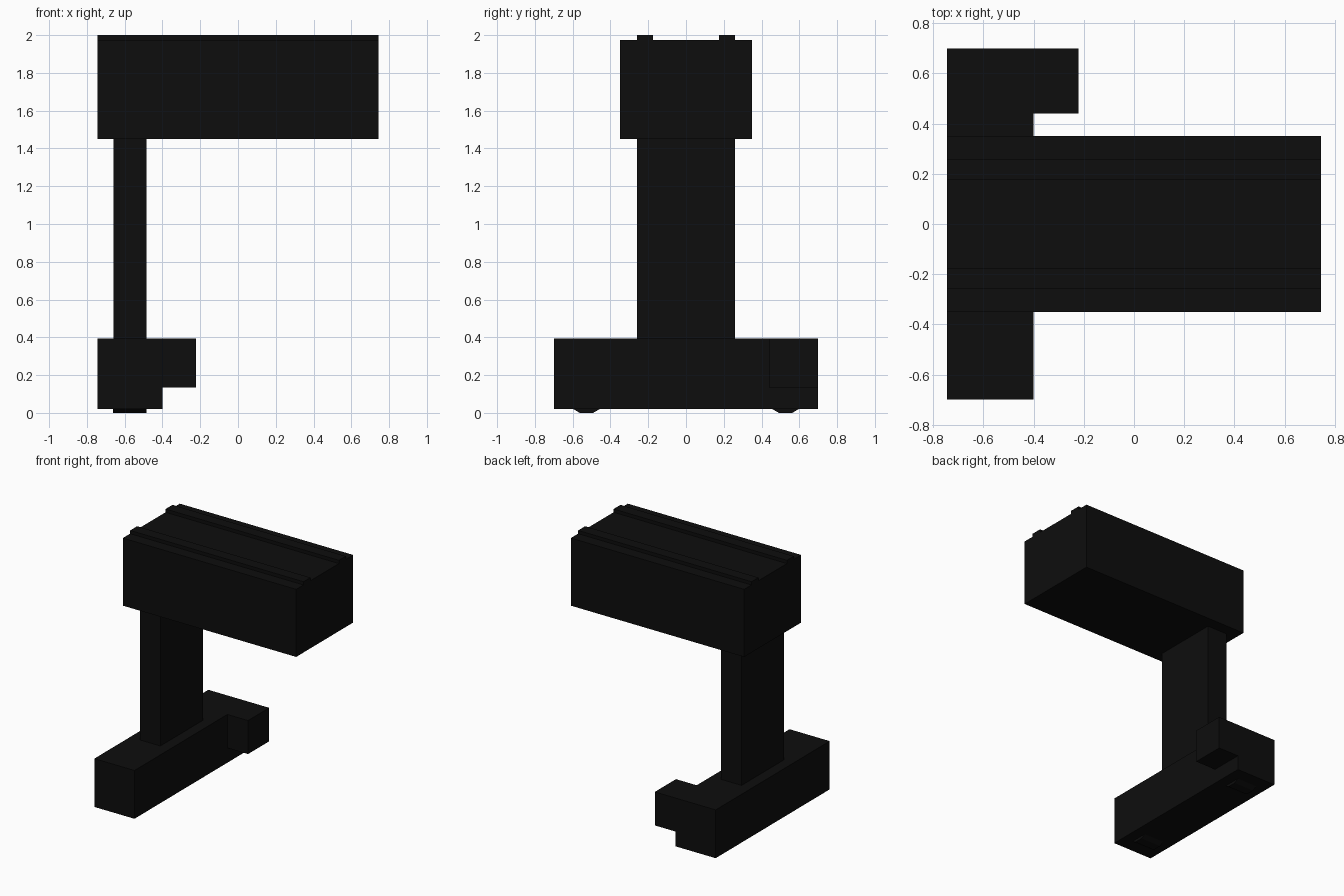
import bpy
import math

# Remove the default cube
cube = bpy.data.objects.get("Cube")
if cube:
    bpy.data.objects.remove(cube, do_unlink=True)

# Single flat colour
black = bpy.data.materials.new("matte black")
black.use_nodes = True
colour = (0.004, 0.004, 0.004, 1)
black.diffuse_color = colour
black.node_tree.nodes["Principled BSDF"].inputs["Base Color"].default_value = colour


def finish(name):
    obj = bpy.context.object
    obj.name = name
    obj.data.name = name
    obj.data.materials.append(black)
    return obj


def box(name, x, y, z):
    """Box from (min, max) pairs on each axis."""
    spans = (x, y, z)
    bpy.ops.mesh.primitive_cube_add(size=1, location=[(a + b) / 2 for a, b in spans])
    obj = finish(name)
    obj.scale = [b - a for a, b in spans]
    bpy.ops.object.transform_apply(location=False, rotation=False, scale=True)
    return obj


def roller(name, y):
    """Twelve-sided roller lying along x, resting on the ground with a flat side."""
    sides, radius = 12, 0.135
    apothem = radius * math.cos(math.pi / sides)
    bpy.ops.mesh.primitive_cylinder_add(vertices=sides, radius=radius, depth=0.175)
    obj = finish(name)
    for v in obj.data.vertices:
        px, py, pz = v.co
        # Turn half a side so that a flat faces down
        t = math.atan2(py, px) + math.pi / sides
        v.co = (pz - 0.573, y + radius * math.cos(t), apothem + radius * math.sin(t))
    return obj


# Base with side block and upright
box("base", (-0.745, -0.4), (-0.7, 0.7), (0.02, 0.395))
box("side_block", (-0.4, -0.222), (0.44, 0.7), (0.135, 0.395))
box("column", (-0.66, -0.485), (-0.26, 0.26), (0.395, 1.45))

# Overhanging head
box("head", (-0.745, 0.745), (-0.35, 0.35), (1.45, 1.975))

# Mirrored pairs: top rails and base rollers
for side, s in (("right", -1), ("left", 1)):
    edges = sorted((s * 0.175, s * 0.26))
    where = "front" if s < 0 else "back"
    box(where + "_rail", (-0.745, 0.745), edges, (1.975, 2.0))
    roller(where + "_roller", s * 0.527)
